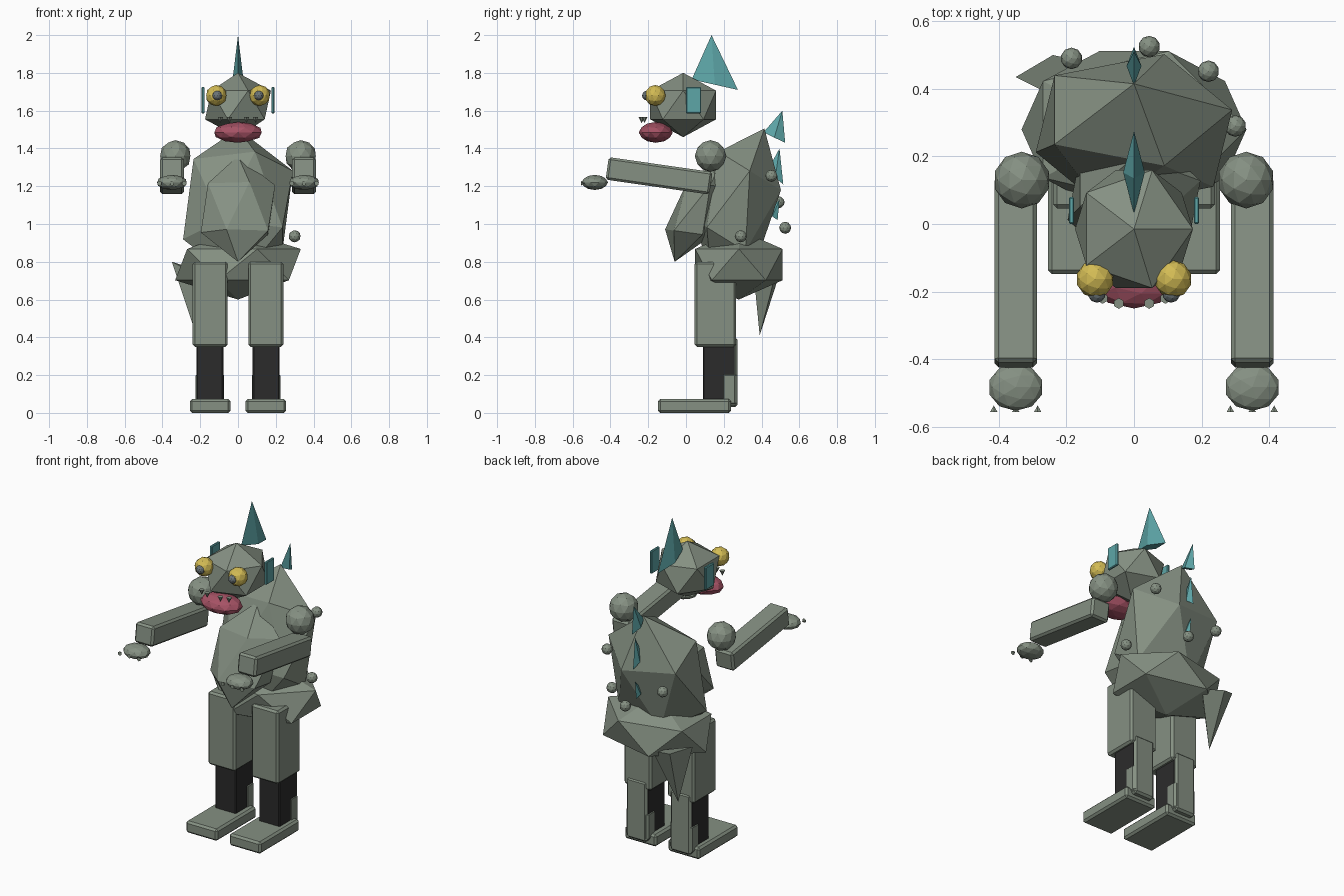
import bpy, bmesh, math
from mathutils import Matrix, Vector

if "Cube" in bpy.data.objects:
    bpy.data.objects.remove(bpy.data.objects["Cube"])


def material(name, rgb):
    m = bpy.data.materials.new(name)
    m.diffuse_color = (*rgb, 1)
    m.use_nodes = True
    m.node_tree.nodes["Principled BSDF"].inputs["Base Color"].default_value = m.diffuse_color
    return m


SKIN = material("grey_green_skin", (0.235, 0.28, 0.225))
TEAL = material("teal_fin", (0.11, 0.38, 0.39))
YELLOW = material("yellow_eye", (0.65, 0.50, 0.09))
PINK = material("pink_lips", (0.38, 0.085, 0.13))
BLACK = material("black_shin", (0.024, 0.024, 0.024))
GREY = material("grey_pupil", (0.15, 0.18, 0.19))


def finish(name, bm, mat):
    bmesh.ops.recalc_face_normals(bm, faces=bm.faces)
    me = bpy.data.meshes.new(name)
    bm.to_mesh(me)
    bm.free()
    me.materials.append(mat)
    ob = bpy.data.objects.new(name, me)
    bpy.context.collection.objects.link(ob)
    return ob


def blob(name, mat, c, ax, ay, az, sub=1):
    """Icosphere stretched along three free axis vectors (y, z plane lean)."""
    bm = bmesh.new()
    bmesh.ops.create_icosphere(bm, subdivisions=sub, radius=1)
    ax, ay, az, c = Vector((ax, 0, 0)), Vector((0, *ay)), Vector((0, *az)), Vector(c)
    for v in bm.verts:
        v.co = c + ax * v.co.x + ay * v.co.y + az * v.co.z
    return finish(name, bm, mat)


def ball(name, mat, c, r, sub=2):
    rx, ry, rz = r if isinstance(r, tuple) else (r, r, r)
    return blob(name, mat, c, rx, (ry, 0), (0, rz), sub)


def box(name, mat, lo, hi, bevel=0.012, tilt=0):
    """Chamfered box between two corners, tilted about x."""
    lo, hi = Vector(lo), Vector(hi)
    bm = bmesh.new()
    bmesh.ops.create_cube(bm, size=1)
    bmesh.ops.scale(bm, vec=hi - lo, verts=bm.verts)
    if bevel:
        bmesh.ops.bevel(bm, geom=bm.edges[:], offset=bevel, segments=1,
                        affect='EDGES', profile=0.5)
    bmesh.ops.transform(bm, verts=bm.verts, matrix=Matrix.Translation((lo + hi) / 2)
                        @ Matrix.Rotation(tilt, 4, 'X'))
    return finish(name, bm, mat)


def pyramid(name, mat, apex, base):
    bm = bmesh.new()
    vs = [bm.verts.new(p) for p in base]
    top = bm.verts.new(apex)
    bm.faces.new(vs)
    for i in range(len(vs)):
        bm.faces.new((vs[i], vs[(i + 1) % len(vs)], top))
    return finish(name, bm, mat)


def fin(name, apex, a, b, w):
    """Thin diamond-based spike on the centre plane; points are (y, z)."""
    my, mz = (a[0] + b[0]) / 2, (a[1] + b[1]) / 2
    pyramid(name, TEAL, (0, *apex), [(0, *a), (w, my, mz), (0, *b), (-w, my, mz)])


def cone(name, mat, c, r, depth, rot):
    bm = bmesh.new()
    bmesh.ops.create_cone(bm, cap_ends=True, segments=6, radius1=r, radius2=0,
                          depth=depth, matrix=Matrix.Translation(c) @ rot)
    finish(name, bm, mat)


# Body masses
blob("torso", SKIN, (0, 0.275, 1.10), 0.325, (0.194, -0.12), (0.14, 0.405))
blob("belly", SKIN, (0, 0.07, 1.08), 0.22, (0.144, -0.02), (0.13, 0.28))
blob("hips", SKIN, (0, 0.28, 0.785), 0.372, (0.272, 0), (0, 0.185))
blob("head", SKIN, (0, -0.015, 1.63), 0.195, (0.205, 0), (0, 0.17))

# Face
ball("lips", PINK, (0, -0.16, 1.485), (0.132, 0.09, 0.055))
for i, (x, y) in enumerate([(-0.093, -0.22), (-0.045, -0.235),
                            (0.045, -0.235), (0.093, -0.22)]):
    cone(f"tooth_{i}", SKIN, (x, y, 1.55), 0.016, 0.032, Matrix.Rotation(math.pi, 4, 'X'))

# Paired parts
for side, s in (("left", -1), ("right", 1)):
    def pair(x0, x1):
        return sorted((s * x0, s * x1))

    def limb(name, mat, xs, ys, zs, **kw):
        a, b = pair(*xs)
        box(f"{name}_{side}", mat, (a, ys[0], zs[0]), (b, ys[1], zs[1]), **kw)

    ball(f"eye_{side}", YELLOW, (s * 0.115, -0.163, 1.68), 0.056)
    ball(f"pupil_{side}", GREY, (s * 0.11, -0.207, 1.68), 0.026)
    limb("ear", TEAL, (0.177, 0.193), (0.0, 0.08), (1.585, 1.725), bevel=0.004)

    # Arm
    ball(f"shoulder_{side}", SKIN, (s * 0.332, 0.13, 1.36), 0.084)
    limb("arm", SKIN, (0.287, 0.413), (-0.42, 0.135), (1.195, 1.315),
         tilt=math.radians(-8.2))
    ball(f"hand_{side}", SKIN, (s * 0.35, -0.483, 1.22), (0.082, 0.07, 0.04))
    for i in (-1, 0, 1):
        cone(f"claw_{side}_{i + 1}", SKIN, (s * 0.35 + i * 0.065, -0.547, 1.215),
             0.013, 0.02, Matrix.Rotation(-math.pi / 2, 4, 'X'))

    # Leg
    limb("thigh", SKIN, (0.055, 0.24), (0.046, 0.265), (0.35, 0.80))
    limb("shin", BLACK, (0.078, 0.22), (0.09, 0.262), (0.05, 0.38), bevel=0.006)
    limb("calf_plate", SKIN, (0.08, 0.218), (0.22, 0.272), (0.03, 0.40))
    limb("heel", SKIN, (0.074, 0.224), (0.19, 0.268), (0.04, 0.21))
    limb("foot", SKIN, (0.04, 0.255), (-0.148, 0.238), (0.0, 0.073))

# Crest and back fins
fin("crest", (0.135, 2.0), (0.03, 1.765), (0.275, 1.71), 0.032)
fin("back_fin_upper", (0.51, 1.60), (0.41, 1.485), (0.525, 1.43), 0.022)
fin("back_fin_middle", (0.495, 1.40), (0.43, 1.28), (0.515, 1.21), 0.018)
fin("back_fin_lower", (0.495, 1.13), (0.43, 1.06), (0.485, 1.02), 0.013)

# Hanging tail
pyramid("tail", SKIN, (-0.22, 0.39, 0.41),
        [(-0.35, 0.435, 0.80), (-0.24, 0.50, 0.75), (-0.10, 0.47, 0.72), (-0.2, 0.36, 0.72)])

# Warts
for i, c in enumerate([(0.30, 0.29, 0.935), (0.22, 0.452, 1.255),
                       (-0.185, 0.49, 1.115), (0.045, 0.525, 0.98)]):
    ball(f"wart_{i}", SKIN, c, 0.032)
